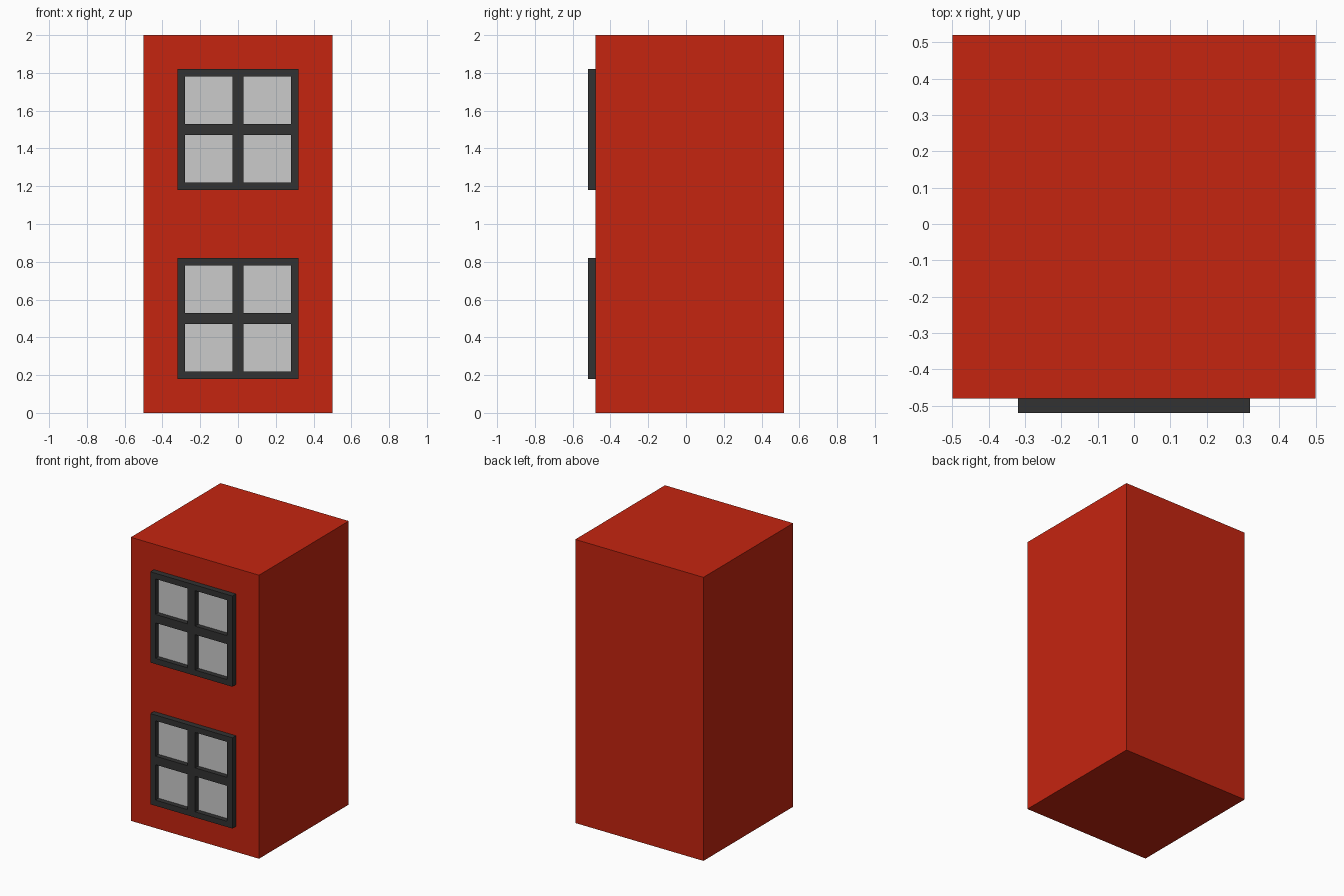
import bpy, bmesh

if "Cube" in bpy.data.objects:
    bpy.data.objects.remove(bpy.data.objects["Cube"])


def material(name, rgb):
    m = bpy.data.materials.new(name)
    m.diffuse_color = (*rgb, 1)
    m.use_nodes = True
    m.node_tree.nodes["Principled BSDF"].inputs["Base Color"].default_value = m.diffuse_color
    return m


RED = material("red_paint", (0.56, 0.018, 0.005))
DARK = material("dark_frame", (0.032, 0.032, 0.032))


def finish(name, bm, mat=None):
    bmesh.ops.recalc_face_normals(bm, faces=bm.faces)
    me = bpy.data.meshes.new(name)
    bm.to_mesh(me)
    bm.free()
    if mat:
        me.materials.append(mat)
    ob = bpy.data.objects.new(name, me)
    bpy.context.collection.objects.link(ob)
    return ob


def box(name, center, size, mat=None):
    bm = bmesh.new()
    bmesh.ops.create_cube(bm, size=1)
    bmesh.ops.scale(bm, vec=size, verts=bm.verts)
    bmesh.ops.translate(bm, vec=center, verts=bm.verts)
    return finish(name, bm, mat)


# Window frame: a grid of cells with the four openings left out, then extruded
def window_frame(name, zc):
    cuts = [-0.32, -0.28, -0.03, 0.03, 0.28, 0.32]
    bm = bmesh.new()
    v = [[bm.verts.new((x, -0.48, zc + z)) for z in cuts] for x in cuts]
    for i in range(5):
        for j in range(5):
            if not (i % 2 and j % 2):
                bm.faces.new((v[i][j], v[i + 1][j], v[i + 1][j + 1], v[i][j + 1]))
    ext = bmesh.ops.extrude_face_region(bm, geom=bm.faces[:], use_keep_orig=True)
    moved = [g for g in ext["geom"] if isinstance(g, bmesh.types.BMVert)]
    bmesh.ops.translate(bm, vec=(0, -0.04, 0), verts=moved)
    return finish(name, bm, DARK)


# Tower body
box("building_body", (0, 0.02, 1), (1, 1, 2), RED)

# Two windows with recessed panes
for label, zc in (("lower", 0.5), ("upper", 1.5)):
    window_frame(f"{label}_window_frame", zc)
    for side, x in (("left", -0.155), ("right", 0.155)):
        for row, dz in (("bottom", -0.155), ("top", 0.155)):
            box(f"{label}_pane_{row}_{side}", (x, -0.4825, zc + dz), (0.25, 0.005, 0.25))
